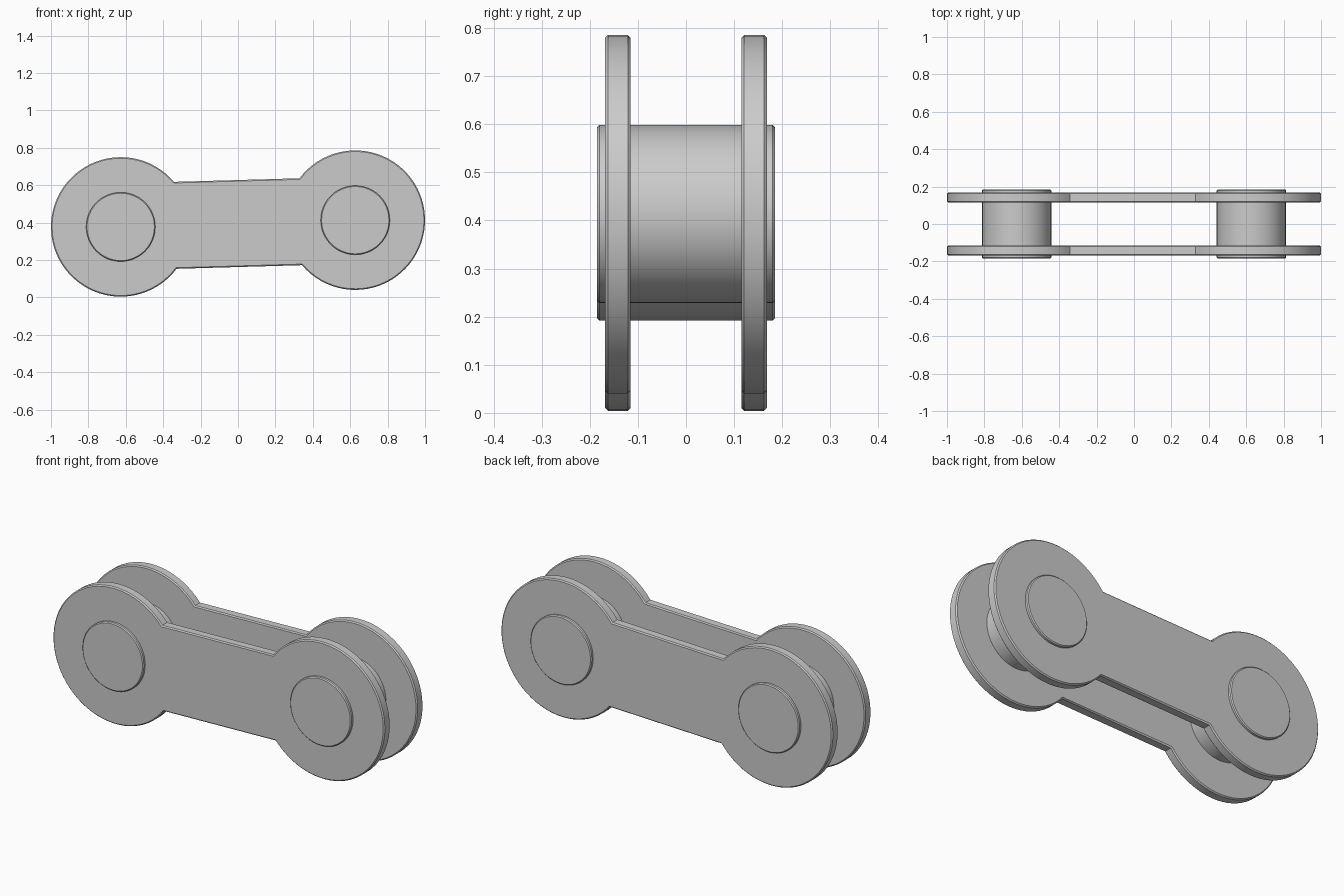
import bpy, bmesh
from math import sin, cos, pi, asin, atan2, hypot
from mathutils import Matrix, Vector

if "Cube" in bpy.data.objects:
    bpy.data.objects.remove(bpy.data.objects["Cube"])

steel = bpy.data.materials.new("light grey steel")
steel.use_nodes = True
GREY = (0.6, 0.6, 0.6, 1)
steel.diffuse_color = GREY
steel.node_tree.nodes["Principled BSDF"].inputs["Base Color"].default_value = GREY

# Pin centres seen from the front (x, z), and main sizes
RIGHT, LEFT = Vector((-0.627, 0.377)), Vector((0.627, 0.413))
LOBE_R, BAR_HALF, PIN_R = 0.373, 0.2325, 0.185
INNER_Y, OUTER_Y, PIN_Y = 0.115, 0.168, 0.185
axis = LEFT - RIGHT
tilt = atan2(axis.y, axis.x)


def prism(name, outline, y0, y1, bevel):
    """Extrude a closed (x, z) outline from y0 to y1 and soften its rims."""
    bm = bmesh.new()
    face = bm.faces.new([bm.verts.new((x, y0, z)) for x, z in outline])
    cap = bmesh.ops.extrude_face_region(bm, geom=[face])["geom"]
    bmesh.ops.translate(bm, vec=(0, y1 - y0, 0),
                        verts=[v for v in cap if isinstance(v, bmesh.types.BMVert)])
    bmesh.ops.recalc_face_normals(bm, faces=bm.faces)
    mesh = bpy.data.meshes.new(name)
    bm.to_mesh(mesh)
    bm.free()
    mesh.materials.append(steel)
    ob = bpy.data.objects.new(name, mesh)
    bpy.context.collection.objects.link(ob)
    bpy.ops.object.select_all(action="DESELECT")
    bpy.context.view_layer.objects.active = ob
    ob.select_set(True)
    bpy.ops.object.shade_smooth_by_angle(angle=pi / 6)
    mod = ob.modifiers.new("rim bevel", "BEVEL")
    mod.width = bevel
    mod.segments = 1
    mod.limit_method = "ANGLE"
    mod.angle_limit = pi / 3
    return ob


def arc(centre, radius, start, end, steps):
    angles = [start + (end - start) * i / steps for i in range(steps + 1)]
    return [(centre.x + radius * cos(a), centre.y + radius * sin(a)) for a in angles]


# Link plates: two round lobes joined by a narrower straight bar
neck = asin(BAR_HALF / LOBE_R)
outline = (arc(LEFT, LOBE_R, tilt - pi + neck, tilt + pi - neck, 56)
           + arc(RIGHT, LOBE_R, tilt + neck, tilt + 2 * pi - neck, 56))
prism("front_plate", outline, -OUTER_Y, -INNER_Y, 0.006)
prism("back_plate", outline, INNER_Y, OUTER_Y, 0.006)

# Pins through both plates
for name, centre in (("right_pin", RIGHT), ("left_pin", LEFT)):
    prism(name, arc(centre, PIN_R, 0, 2 * pi, 48)[:-1], -PIN_Y, PIN_Y, 0.005)
